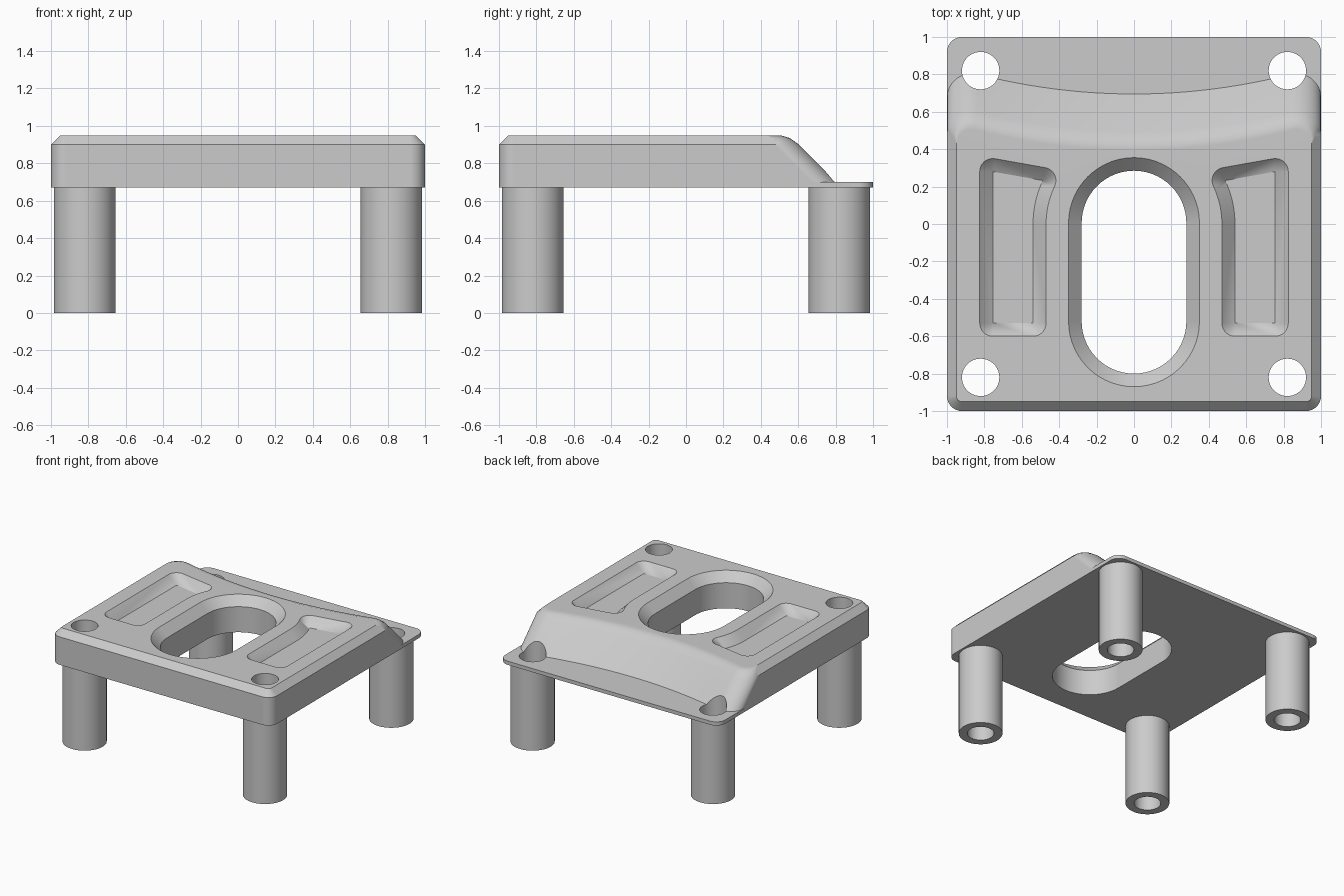
import bpy
import bmesh
from math import sin, cos, pi, atan2, radians
from mathutils import Vector

if "Cube" in bpy.data.objects:
    bpy.data.objects.remove(bpy.data.objects["Cube"], do_unlink=True)

grey = bpy.data.materials.new("light grey")
grey.use_nodes = True
colour = (0.6, 0.6, 0.6, 1)
grey.diffuse_color = colour
grey.node_tree.nodes["Principled BSDF"].inputs["Base Color"].default_value = colour

CORNERS = [(sx * 0.82, sy * 0.82) for sx in (-1, 1) for sy in (-1, 1)]
BORE = 0.1


def loft(name, rings, closed=False):
    """Bridge equal-length rings of 3D points; cap the ends, or join last to first."""
    bm = bmesh.new()
    loops = [[bm.verts.new(p) for p in ring] for ring in rings]
    pairs = list(zip(loops, loops[1:]))
    if closed:
        pairs.append((loops[-1], loops[0]))
    else:
        bm.faces.new(loops[0])
        bm.faces.new(loops[-1])
    n = len(loops[0])
    for a, b in pairs:
        for i in range(n):
            j = (i + 1) % n
            bm.faces.new((a[i], a[j], b[j], b[i]))
    bmesh.ops.remove_doubles(bm, verts=bm.verts, dist=0.0001)
    bmesh.ops.recalc_face_normals(bm, faces=bm.faces)
    mesh = bpy.data.meshes.new(name)
    bm.to_mesh(mesh)
    bm.free()
    mesh.materials.append(grey)
    ob = bpy.data.objects.new(name, mesh)
    bpy.context.collection.objects.link(ob)
    return ob


def arc(cx, cy, r, start, end, steps=8):
    angles = [radians(start + (end - start) * i / steps) for i in range(steps + 1)]
    return [(cx + r * cos(a), cy + r * sin(a)) for a in angles]


def at(points, z):
    return [(x, y, z) for x, y in points]


def combine(target, other, operation):
    mod = target.modifiers.new(operation, 'BOOLEAN')
    mod.operation, mod.solver, mod.object = operation, 'EXACT', other
    bpy.context.view_layer.objects.active = target
    bpy.ops.object.modifier_apply(modifier=mod.name)
    bpy.data.objects.remove(other, do_unlink=True)


def finish(ob):
    bpy.ops.object.select_all(action='DESELECT')
    ob.select_set(True)
    bpy.context.view_layer.objects.active = ob
    bpy.ops.object.shade_smooth_by_angle(angle=radians(30))
    ob.modifiers.new("even_shading", 'WEIGHTED_NORMAL').keep_sharp = True


def cover_outline(inset, shift):
    """Rounded front corners, and a back edge that bows inward at the middle."""
    side, rf, rb = 1 - inset, 0.08 - inset, 0.13 - inset
    bow = lambda x: 0.695 + 0.15 * x * x + shift
    end = side - 1.25 * rb
    cy = bow(end) - 0.97 * rb
    c = side - rf
    back = [end * (1 - i / 12) for i in range(1, 24)]
    right = arc(c, -c, rf, -90, 0) + arc(side - rb, cy, rb, 0, 104)
    left = [(-x, y) for x, y in reversed(right)]
    return right + [(x, bow(x)) for x in back] + left


def flared(points, levels):
    """Rings of a counter-clockwise outline grown by a distance at each height."""
    spots = []
    pts = [Vector(p) for p in points]
    for i, p in enumerate(pts):
        before, after = p - pts[i - 1], pts[(i + 1) % len(pts)] - p
        start = atan2(before.y, before.x) - pi / 2
        turn = atan2(before.cross(after), before.dot(after))
        steps = round(turn / radians(12))
        if steps < 2:
            spots.append((p, start + turn / 2))
        else:
            spots += [(p, start + turn * k / steps) for k in range(steps + 1)]
    return [[(p.x + d * cos(a), p.y + d * sin(a), z) for p, a in spots] for z, d in levels]


# Raised cover with chamfered rim and a sloping, softened back
cover = loft("cover_plate", [
    at(cover_outline(inset, shift), z) for z, inset, shift in (
        (0.67, 0, 0), (0.70, 0, 0), (0.90, 0, -0.20),
        (0.935, 0.035, -0.25), (0.95, 0.05, -0.30))])

# Thin base flange with rounded corners
square = []
for k, (sx, sy) in enumerate(((1, 1), (-1, 1), (-1, -1), (1, -1))):
    square += arc(sx * 0.92, sy * 0.92, 0.08, 90 * k, 90 * k + 90)
flange = loft("base_flange", [at(square, 0.67), at(square, 0.70)])
combine(cover, flange, 'UNION')

# Central slot, straight below and chamfered at the top
slot = arc(0, 0.005, 0.28, 0, 180, 28) + arc(0, -0.52, 0.28, 180, 360, 28)
combine(cover, loft("slot_cutter", flared(
    slot, [(0.5, 0), (0.88, 0), (0.98, 0.10)])), 'DIFFERENCE')

# Mirrored pockets with sloping walls
pocket = [(0.54, -0.53), (0.755, -0.53), (0.755, 0.28)] + arc(0, 0, 0.54, 25.5, 0)
for outline in (pocket, [(-x, y) for x, y in reversed(pocket)]):
    combine(cover, loft("pocket_cutter", flared(
        outline, [(0.88, 0), (0.98, 0.10)])), 'DIFFERENCE')

# Screw holes through the cover
for x, y in CORNERS:
    circle = arc(x, y, BORE, 0, 360, 48)[:-1]
    combine(cover, loft("hole_cutter", [at(circle, 0.5), at(circle, 1.1)]), 'DIFFERENCE')
finish(cover)

# Hollow standoff legs
for (x, y), label in zip(CORNERS, ("front_right", "back_right", "front_left", "back_left")):
    outer = arc(x, y, 0.165, 0, 360, 48)[:-1]
    inner = arc(x, y, BORE, 0, 360, 48)[:-1]
    leg = loft(label + "_leg", [at(outer, 0), at(outer, 0.67),
                                at(inner, 0.67), at(inner, 0)], closed=True)
    finish(leg)
